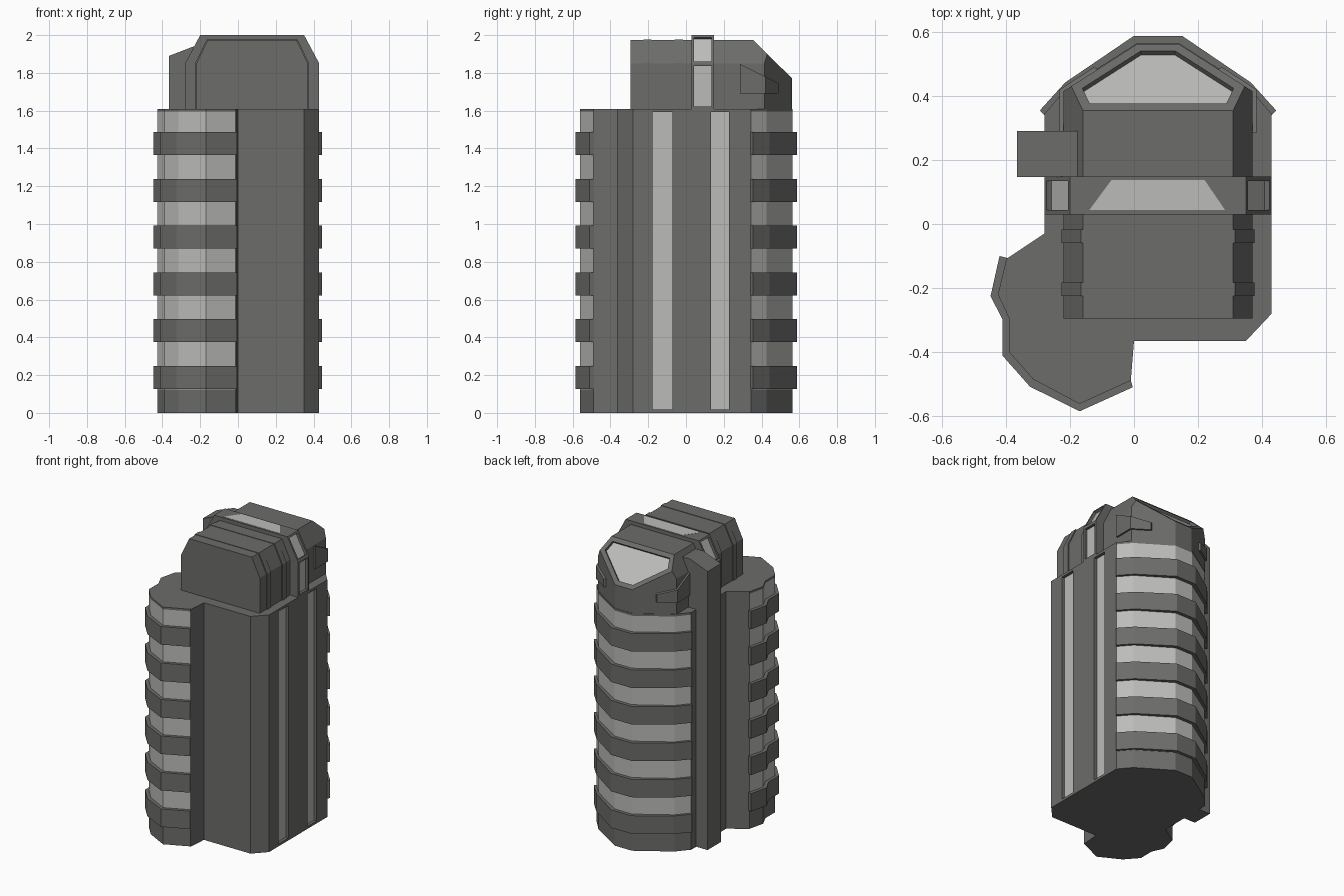
import bpy, bmesh
from mathutils import Vector

if "Cube" in bpy.data.objects:
    bpy.data.objects.remove(bpy.data.objects["Cube"])


def material(name, c):
    m = bpy.data.materials.new(name)
    m.diffuse_color = (c, c, c * 0.97, 1)
    m.use_nodes = True
    m.node_tree.nodes["Principled BSDF"].inputs["Base Color"].default_value = m.diffuse_color
    return m


WALL, GLASS = material("wall_grey", 0.15), material("glass_pale", 0.5)
CX = 0.075  # symmetry line of the roof and rear bay


def prism(pts, a, b, axis="z"):
    """Extrude an outline along z (points are x,y) or along y (points are x,z)."""
    bm = bmesh.new()
    place = (lambda p, t: (p[0], p[1], t)) if axis == "z" else (lambda p, t: (p[0], t, p[1]))
    lo = [bm.verts.new(place(p, a)) for p in pts]
    hi = [bm.verts.new(place(p, b)) for p in pts]
    bm.faces.new(lo)
    bm.faces.new(hi)
    n = len(pts)
    for i in range(n):
        bm.faces.new((lo[i], lo[(i + 1) % n], hi[(i + 1) % n], hi[i]))
    bmesh.ops.recalc_face_normals(bm, faces=bm.faces)
    return bm


def cut(bm, co, no):
    """Slice off everything on the normal side and cap the opening."""
    r = bmesh.ops.bisect_plane(bm, geom=bm.verts[:] + bm.edges[:] + bm.faces[:],
                               plane_co=co, plane_no=no, clear_outer=True)
    edges = [e for e in r["geom_cut"] if isinstance(e, bmesh.types.BMEdge)]
    bmesh.ops.contextual_create(bm, geom=edges)
    bmesh.ops.recalc_face_normals(bm, faces=bm.faces)


def recess(bm, test, width, depth):
    """Turn matching faces into sunken windows."""
    bm.normal_update()
    faces = [f for f in bm.faces if test(f)]
    bmesh.ops.inset_individual(bm, faces=faces, thickness=width, depth=0, use_even_offset=True)
    bmesh.ops.inset_individual(bm, faces=faces, thickness=0.0005, depth=-depth)
    for f in faces:
        f.material_index = 1


def finish(bm, name, mats=(WALL, GLASS)):
    me = bpy.data.meshes.new(name)
    bm.to_mesh(me)
    bm.free()
    for m in mats:
        me.materials.append(m)
    ob = bpy.data.objects.new(name, me)
    bpy.context.collection.objects.link(ob)
    return ob


def mirrored(half):
    return half + [(2 * CX - x, y) for x, y in reversed(half)]


# Main tower with two tall recessed window strips on the right wall
TOP = 1.61
body = prism([(0, -.365), (.35, -.365), (.43, -.28), (.43, -.195), (.43, -.055), (.43, .115),
              (.43, .245), (.43, .345), (-.28, .345), (-.28, -.03), (-.40, -.11), (-.01, -.49)], 0, TOP)
recess(body, lambda f: f.normal.x > .99 and
       min(abs(f.calc_center_median().y - c) for c in (-.125, .18)) < .02, .017, .02)
finish(body, "tower_body")

# Two faceted bays: grey base, glass core, grey cap and six floor bands
front_core = [(-.28, -.05), (-.399, -.111), (-.425, -.22), (-.39, -.295), (-.39, -.40),
              (-.315, -.485), (-.17, -.562), (-.012, -.49), (-.012, -.33)]
front_band = [(-.38, -.11), (-.42, -.10), (-.448, -.225), (-.41, -.30), (-.41, -.412),
              (-.325, -.508), (-.17, -.585), (-.004, -.51), (-.012, -.48), (-.012, -.33)]
rear_core = mirrored([(-.278, .33), (-.279, .345), (-.21, .425), (.01, .565)])
rear_band = mirrored([(-.27, .33), (-.294, .355), (-.215, .442), (0, .588)])
for side, core, band in (("front", front_core, front_band), ("rear", rear_core, rear_band)):
    finish(prism(core, 0, .125), side + "_bay_base")
    finish(prism(core, .125, 1.595), side + "_bay_glass", (GLASS,))
    finish(prism(core, 1.595, TOP), side + "_bay_cap")
    for i in range(6):
        z = .127 + i * .2475
        finish(prism(band, z, z + .122), f"{side}_floor_band_{i + 1}")

# Penthouse with chamfered shoulders and a sloped rear window
house = prism(mirrored([(-.22, -.295), (-.22, .415), (.01, .562)]), TOP, 1.975)
for s in (-1, 1):
    cut(house, (CX + s * .295, 0, 1.85), Vector((s * .125, 0, .06)))
cut(house, (0, .355, 1.975), Vector((0, .205, .207)))
recess(house, lambda f: f.normal.y > .5 and f.normal.z > .5 and abs(f.normal.x) < .1, .03, .018)
finish(house, "penthouse")

# Slim ribs wrapped around the penthouse shoulders
for i, y in enumerate((-.225, -.06)):
    rib = mirrored([(-.226, TOP), (-.226, 1.852), (-.165, 1.978)])
    finish(prism(rib, y, y + .043, "y"), f"penthouse_rib_{i + 1}")

# Raised arch across the roof with sunken windows on its flanks
arch = prism([(-.28, TOP), (-.28, 1.85), (-.20, 2), (.35, 2), (.43, 1.85), (.43, TOP)], .03, .148, "y")
recess(arch, lambda f: abs(f.normal.x) > .5, .013, .018)
finish(arch, "roof_arch")
finish(prism([(-.14, .043), (.285, .043), (.22, .138), (-.07, .138)], 1.99, 2.001),
       "arch_skylight", (GLASS,))

# Square shaft climbing the left wall
finish(prism([(-.365, 0), (-.365, 1.89), (-.235, 1.94), (-.16, 1.94), (-.16, 0)], .147, .29, "y"),
       "side_shaft")

# Wedge-shaped hoods on both rear corners
for name, s in (("left", -1), ("right", 1)):
    plan = [(CX + s * (x - CX), y) for x, y in
            ((.33, .285), (.382, .285), (.382, .42), (.275, .49), (.2, .45))]
    hood = prism(plan, 1.692, 1.86)
    cut(hood, (0, .285, 1.847), Vector((0, .102, .205)))
    finish(hood, name + "_corner_hood")
